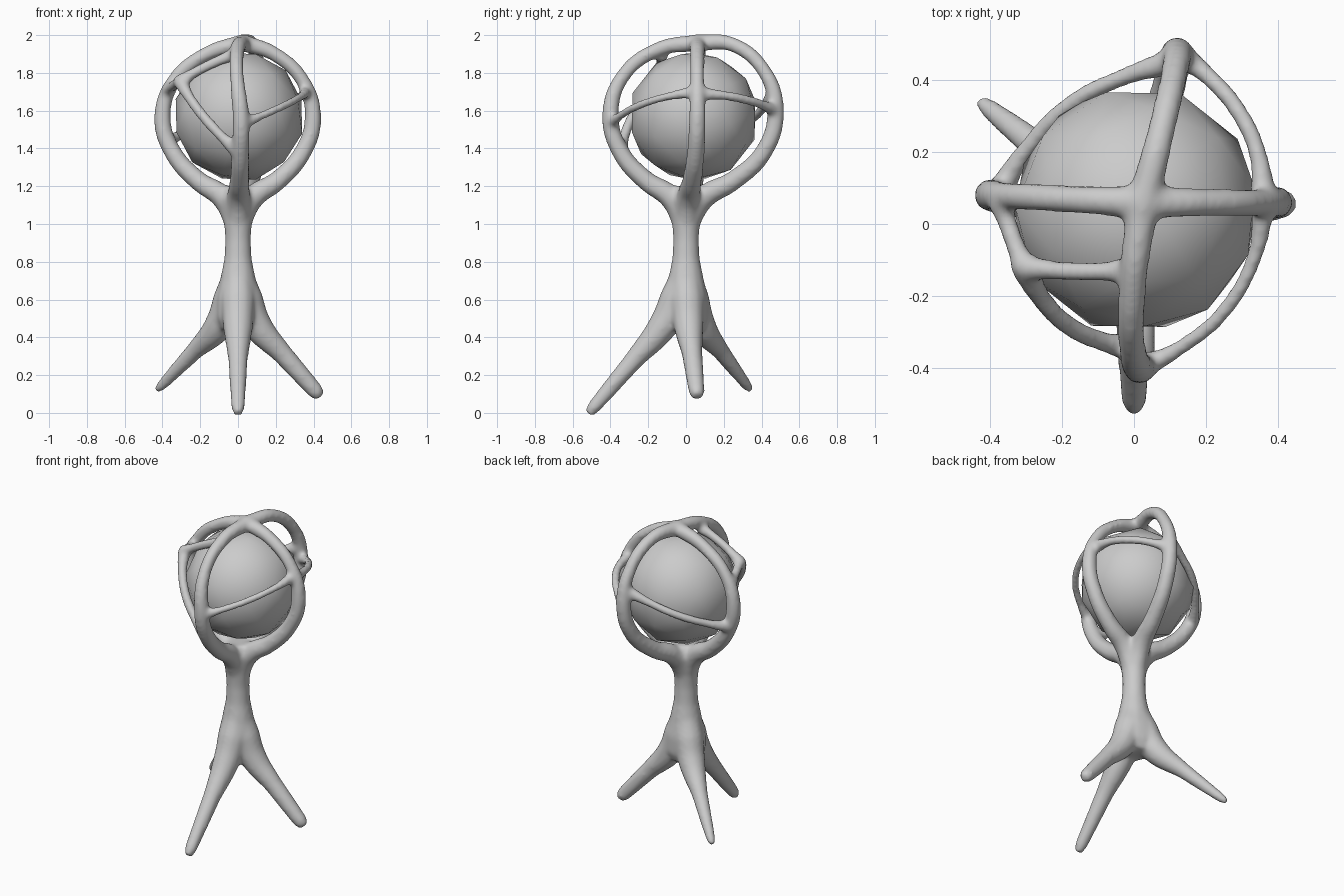
import bpy, bmesh
from mathutils import Matrix, Euler, Vector

if "Cube" in bpy.data.objects:
    bpy.data.objects.remove(bpy.data.objects["Cube"])

BALL = Vector((0.005, 0.04, 1.57))
CROWN = Vector((0.025, 0.06, 1.96))
ORIGIN = Vector((0, 0, 0))

curve = bpy.data.curves.new("stand", 'CURVE')
curve.dimensions = '3D'
curve.bevel_depth = 1.0
curve.bevel_resolution = 4
curve.resolution_u = 8
curve.use_fill_caps = True


def tube(points):
    """Smooth tube through (position, radius) pairs."""
    sp = curve.splines.new('BEZIER')
    sp.bezier_points.add(len(points) - 1)
    for bp, (co, r) in zip(sp.bezier_points, points):
        bp.co = co
        bp.radius = r + 0.003
        bp.handle_left_type = bp.handle_right_type = 'AUTO'


def leg(foot, r):
    """Tapered leg flaring out of the trunk, rounded at the foot."""
    foot = Vector(foot)
    thigh = Vector((foot.x * 0.1, foot.y * 0.1, 0.6))
    hip = Vector((foot.x * 0.23, foot.y * 0.23, 0.465))
    tube([(Vector((0, 0, 0.76)), 0.07), (thigh, 0.088), (hip, 0.078),
          (hip.lerp(foot, 0.4), (0.065 + r) / 2),
          (hip.lerp(foot, 0.93), r), (foot, r * 0.65)])


def rib(node, shoulder, bow=0):
    """Cage rib: crown -> shoulder -> widest node -> back in to the neck."""
    node = Vector(node)
    out = Vector((node.x, node.y, 0))
    upper = [(0.45, shoulder + 0.15, 0.037), (0.86, shoulder + 0.005, 0.036)]
    lower = [(0.87, 1.385, 0.045), (0.53, 1.23, 0.05), (0.2, 1.14, 0.06), (0.05, 1.03, 0.06),
             (0, 0.95, 0.055)]
    pts = [(CROWN, 0.044)]
    for start, rows in ((CROWN, upper), (ORIGIN, lower)):
        for f, z, r in rows:
            p = start.lerp(out, f)
            p.z = z
            if start is CROWN:
                p.x += bow
            pts.append((p, r))
        if start is CROWN:
            pts.append((node, 0.043))
    tube(pts)


def strut(a, b, r, bulge):
    """Thin bar between two ribs, bowed outwards around the ball."""
    a, b = Vector(a), Vector(b)
    da, db = a - BALL, b - BALL
    pts = []
    for i in range(5):
        t = i / 4
        chord = da.lerp(db, t)
        arc = chord.normalized() * (da.length * (1 - t) + db.length * t)
        pts.append((BALL + chord.lerp(arc, bulge), r + (0.011 if i in (0, 4) else 0)))
    tube(pts)


# Trunk
tube([(Vector((0, 0, z)), r) for z, r in
      ((1.2, 0.07), (1.13, 0.095), (1.03, 0.075), (0.92, 0.066), (0.82, 0.071),
       (0.72, 0.09), (0.6, 0.115), (0.5, 0.115), (0.435, 0.085))])

# Three legs
leg((0, -0.518, -0.005), 0.034)
leg((0.437, 0.06, 0.085), 0.041)
leg((-0.43, 0.343, 0.118), 0.026)

# Four ribs: left, right, back, front
rib((-0.4, 0.08, 1.56), 1.75)
rib((0.397, 0.06, 1.56), 1.75)
rib((0.12, 0.475, 1.6), 1.8, 0.005)
rib((0.015, -0.4, 1.57), 1.775, -0.022)

# Struts tying the ribs together
corner = (-0.305, -0.12, 1.755)
strut((0.02, -0.4, 1.53), (0.36, 0.05, 1.7), 0.021, 0.75)
strut((0.36, 0.07, 1.69), (0.13, 0.47, 1.6), 0.024, 0.9)
strut((0.1, 0.45, 1.67), (-0.375, 0.09, 1.43), 0.024, 0.5)
strut((-0.01, -0.13, 1.9), corner, 0.026, 0.35)
strut((-0.37, 0.06, 1.71), corner, 0.026, 0.3)
strut(corner, (0, -0.345, 1.38), 0.027, 0.6)

stand = bpy.data.objects.new("caged_stand", curve)
bpy.context.collection.objects.link(stand)
bpy.context.view_layer.objects.active = stand
stand.select_set(True)
bpy.ops.object.convert(target='MESH')
stand = bpy.context.object

# Fuse the branches into one skin and blend the joints
fuse = stand.modifiers.new("fuse", 'REMESH')
fuse.mode = 'VOXEL'
fuse.voxel_size = 0.011
fuse.use_smooth_shade = True
soft = stand.modifiers.new("soften", 'SMOOTH')
soft.factor = 0.5
soft.iterations = 20

# Faceted ball held inside the cage
bm = bmesh.new()
bmesh.ops.create_icosphere(bm, subdivisions=2, radius=0.347,
                           matrix=Matrix.Translation(BALL)
                           @ Euler((0.25, 0.2, 0.3)).to_matrix().to_4x4())
for f in bm.faces:
    f.smooth = True
mesh = bpy.data.meshes.new("inner_ball")
bm.to_mesh(mesh)
bm.free()
bpy.context.collection.objects.link(bpy.data.objects.new("inner_ball", mesh))
